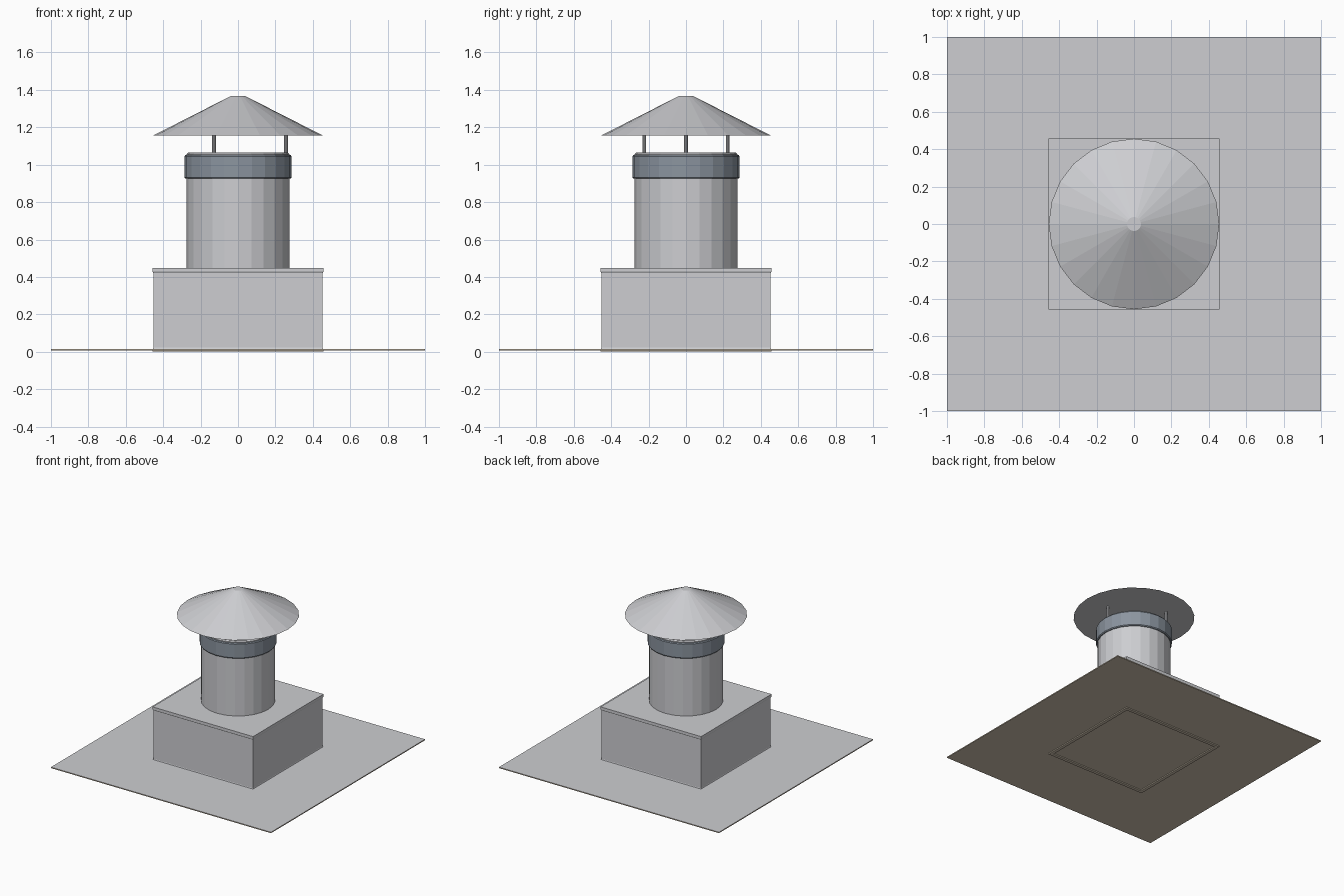
import bpy, bmesh, math

if "Cube" in bpy.data.objects:
    bpy.data.objects.remove(bpy.data.objects["Cube"])


def material(name, rgb):
    m = bpy.data.materials.new(name)
    m.diffuse_color = (*rgb, 1)
    m.use_nodes = True
    m.node_tree.nodes["Principled BSDF"].inputs["Base Color"].default_value = m.diffuse_color
    return m


steel = material("galvanised_steel", (0.61, 0.615, 0.64))
band_grey = material("blue_grey_band", (0.26, 0.30, 0.35))
backing = material("tan_backing", (0.63, 0.55, 0.43))


def stack(name, profile, sides, mats, centre=(0, 0), loop=False, turn=0.0, square=False):
    """Turn a (radius, z) profile around a vertical axis; square uses half-widths."""
    k = math.sqrt(2) if square else 1
    turn = math.pi / 4 if square else turn
    bm = bmesh.new()
    rings = []
    for r, z in profile:
        rings.append([bm.verts.new((centre[0] + k * r * math.cos(turn + 2 * math.pi * i / sides),
                                    centre[1] + k * r * math.sin(turn + 2 * math.pi * i / sides), z))
                      for i in range(sides)])
    pairs = list(zip(rings, rings[1:]))
    if loop:
        pairs.append((rings[-1], rings[0]))
    else:
        bm.faces.new(rings[0])
        bm.faces.new(rings[-1])
    for a, b in pairs:
        for i in range(sides):
            j = (i + 1) % sides
            bm.faces.new((a[i], a[j], b[j], b[i]))
    bmesh.ops.recalc_face_normals(bm, faces=bm.faces)
    me = bpy.data.meshes.new(name)
    bm.to_mesh(me)
    bm.free()
    for m in mats:
        me.materials.append(m)
    ob = bpy.data.objects.new(name, me)
    bpy.context.collection.objects.link(ob)
    return ob


# Thin roof sheet: steel on top, tan on its edges and underside
sheet = stack("roof_sheet", [(1.0, 0.008), (1.0, 0.016)], 4, [steel, backing], square=True)
for p in sheet.data.polygons:
    p.material_index = 0 if p.normal.z > 0.5 else 1

# Frame that shows below the sheet
stack("bottom_frame", [(0.457, 0.0), (0.457, 0.008), (0.43, 0.008), (0.43, 0.0)],
      4, [backing], loop=True, square=True)

# Square curb with slightly flared top edge
stack("curb_box", [(0.457, 0.009), (0.452, 0.022), (0.452, 0.42), (0.457, 0.428), (0.457, 0.449)],
      4, [steel], square=True)

# Flue pipe and its clamp band
stack("flue_pipe", [(0.275, 0.445), (0.275, 1.056), (0.268, 1.064)], 24, [steel])
stack("clamp_band", [(0.274, 0.925), (0.282, 0.925), (0.287, 0.932), (0.287, 1.044),
                     (0.282, 1.051), (0.274, 1.051)], 24, [band_grey], loop=True)

# Three rods holding the rain cap
for n in range(3):
    a = 2 * math.pi * n / 3
    stack(f"cap_rod_{n + 1}", [(0.01, 1.05), (0.01, 1.165)], 10, [steel],
          centre=(0.257 * math.cos(a), 0.257 * math.sin(a)))

# Conical rain cap with a small flat top
stack("rain_cap", [(0.456, 1.155), (0.037, 1.368)], 24, [steel])
